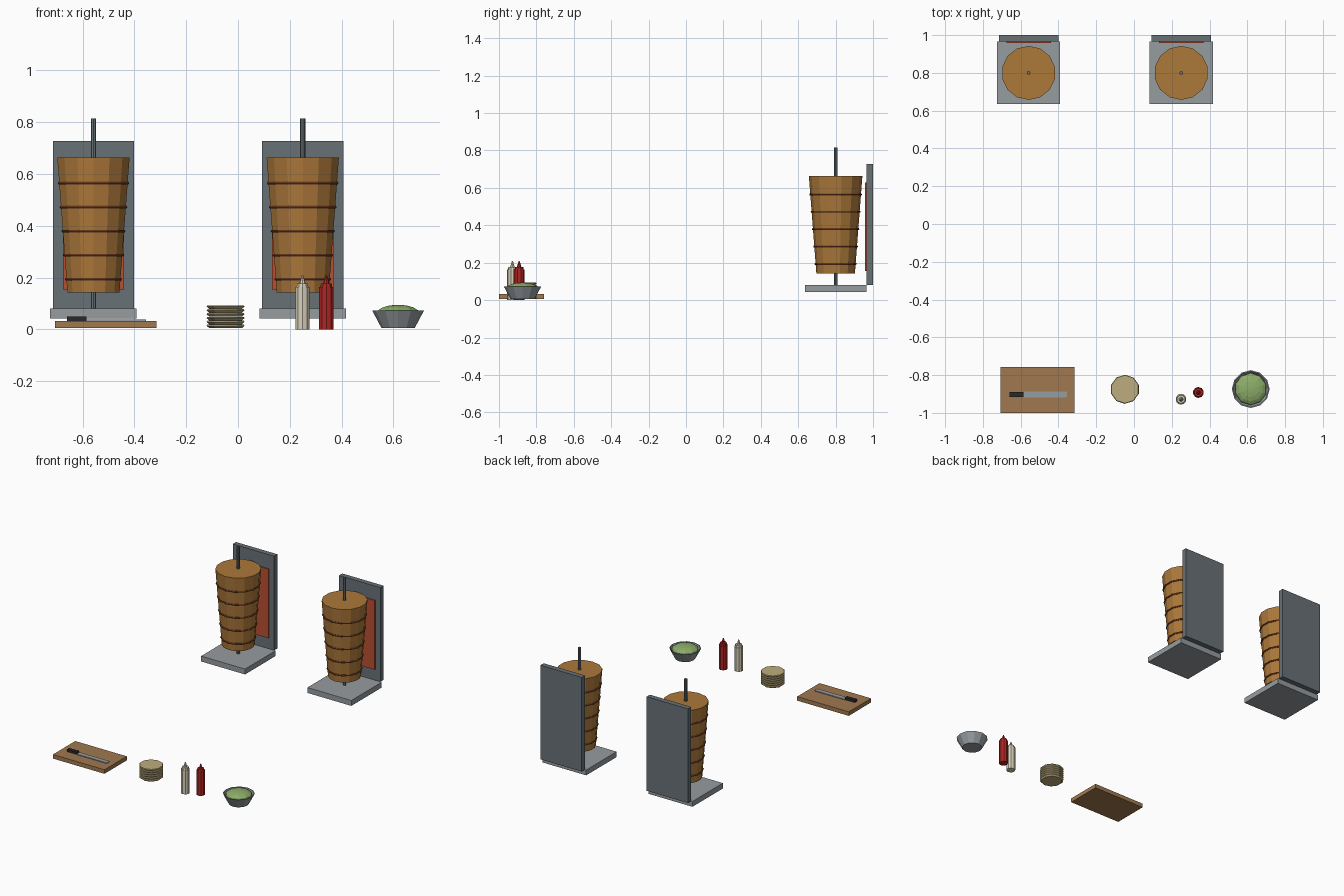
import bpy, bmesh
from math import pi, cos, sin

if "Cube" in bpy.data.objects:
    bpy.data.objects.remove(bpy.data.objects["Cube"])


def colour(name, r, g, b):
    m = bpy.data.materials.new(name)
    lin = [((c / 255 + 0.055) / 1.055) ** 2.4 for c in (r, g, b)]
    m.diffuse_color = (*lin, 1)
    m.use_nodes = True
    m.node_tree.nodes["Principled BSDF"].inputs["Base Color"].default_value = m.diffuse_color
    return m


STEEL = colour("steel", 150, 156, 160)
DARK = colour("dark_steel", 104, 113, 118)
GLOW = colour("heater_red", 185, 78, 48)
MEAT = colour("meat", 172, 120, 58)
CRUST = colour("crust", 118, 66, 38)
WOOD = colour("wood", 160, 120, 78)
BLACK = colour("black", 40, 40, 42)
BREAD = colour("bread", 190, 172, 125)
CREAM = colour("cream", 215, 208, 185)
RED = colour("red", 175, 38, 36)
GREEN = colour("salad_green", 140, 172, 105)


def finish(name, bm, mat, loc=(0, 0, 0)):
    bmesh.ops.recalc_face_normals(bm, faces=bm.faces)
    me = bpy.data.meshes.new(name)
    bm.to_mesh(me)
    bm.free()
    me.materials.append(mat)
    ob = bpy.data.objects.new(name, me)
    ob.location = loc
    bpy.context.collection.objects.link(ob)
    return ob


def box(name, x, y, z, mat):
    """Box from (min, max) pairs."""
    bm = bmesh.new()
    bmesh.ops.create_cube(bm, size=1)
    for v in bm.verts:
        v.co = [(a + b) / 2 + c * (b - a) for (a, b), c in zip((x, y, z), v.co)]
    return finish(name, bm, mat)


def lathe(name, x, y, profile, sides, mat, closed=False):
    """Turn (radius, z) points round a vertical axis; first vertex at +y."""
    bm = bmesh.new()
    rings = [[bm.verts.new((r * sin(2 * pi * i / sides), r * cos(2 * pi * i / sides), z))
              for i in range(sides)] for r, z in profile]
    pairs = list(zip(rings, rings[1:]))
    if closed:
        pairs.append((rings[-1], rings[0]))
    else:
        bm.faces.new(rings[0])
        bm.faces.new(rings[-1])
    for a, b in pairs:
        for i in range(sides):
            j = (i + 1) % sides
            bm.faces.new((a[i], a[j], b[j], b[i]))
    return finish(name, bm, mat, (x, y, 0))


# two vertical grills
for tag, cx in (("left", -0.558), ("right", 0.25)):
    cy = 0.8
    box(f"grill_base_{tag}", (cx - 0.167, cx + 0.167), (0.635, 0.965), (0.043, 0.08), STEEL)
    box(f"grill_back_{tag}", (cx - 0.157, cx + 0.157), (0.965, 1.0), (0.08, 0.727), DARK)
    box(f"heater_panel_{tag}", (cx - 0.118, cx + 0.118), (0.958, 0.967), (0.155, 0.63), GLOW)
    lathe(f"spit_rod_{tag}", cx, cy, [(0.01, 0.08), (0.01, 0.815)], 8, DARK)
    lathe(f"meat_cone_{tag}", cx, cy, [(0.103, 0.143), (0.143, 0.663)], 14, MEAT)
    # browned rings round the meat
    for k in range(5):
        z = 0.194 + 0.0928 * k
        r = 0.103 + 0.04 * (z - 0.143) / 0.52
        ring = [(r + 0.006 * cos(a * pi / 3), z + 0.006 * sin(a * pi / 3)) for a in range(6)]
        lathe(f"meat_ring_{tag}_{k + 1}", cx, cy, ring, 14, CRUST, closed=True)

# cutting board and knife
box("cutting_board", (-0.707, -0.315), (-1.0, -0.758), (0.005, 0.033), WOOD)
box("knife_handle", (-0.66, -0.584), (-0.915, -0.89), (0.033, 0.049), BLACK)
box("knife_blade", (-0.584, -0.355), (-0.918, -0.886), (0.033, 0.038), STEEL)

# stack of flatbreads
for k in range(6):
    z = 0.005 + 0.0148 * k
    lathe(f"flatbread_{k + 1}", -0.048, -0.875,
          [(0.066, z), (0.077, z + 0.009), (0.074, z + 0.0142)], 10, BREAD)

# sauce bottles
for tag, bx, by, mat in (("white", 0.249, -0.928, CREAM), ("red", 0.341, -0.892, RED)):
    lathe(f"sauce_bottle_{tag}", bx, by, [(0.029, 0), (0.029, 0.163)], 10, mat)
    lathe(f"bottle_cap_{tag}", bx, by, [(0.024, 0.163), (0.022, 0.178)], 10, mat)
    lathe(f"bottle_nozzle_{tag}", bx, by, [(0.012, 0.178), (0.003, 0.208)], 8, mat)

# salad bowl, hollow with a thin rim
lathe("salad_bowl", 0.618, -0.874,
      [(0.064, 0.005), (0.1, 0.073), (0.094, 0.073), (0.06, 0.012)], 12, STEEL)
dome = [(0.085 * cos(a), 0.064 + 0.031 * sin(a))
        for a in (-0.5, 0, 0.35, 0.7, 1.05, 1.35, 1.53)]
lathe("salad", 0.618, -0.874, dome, 10, GREEN)
